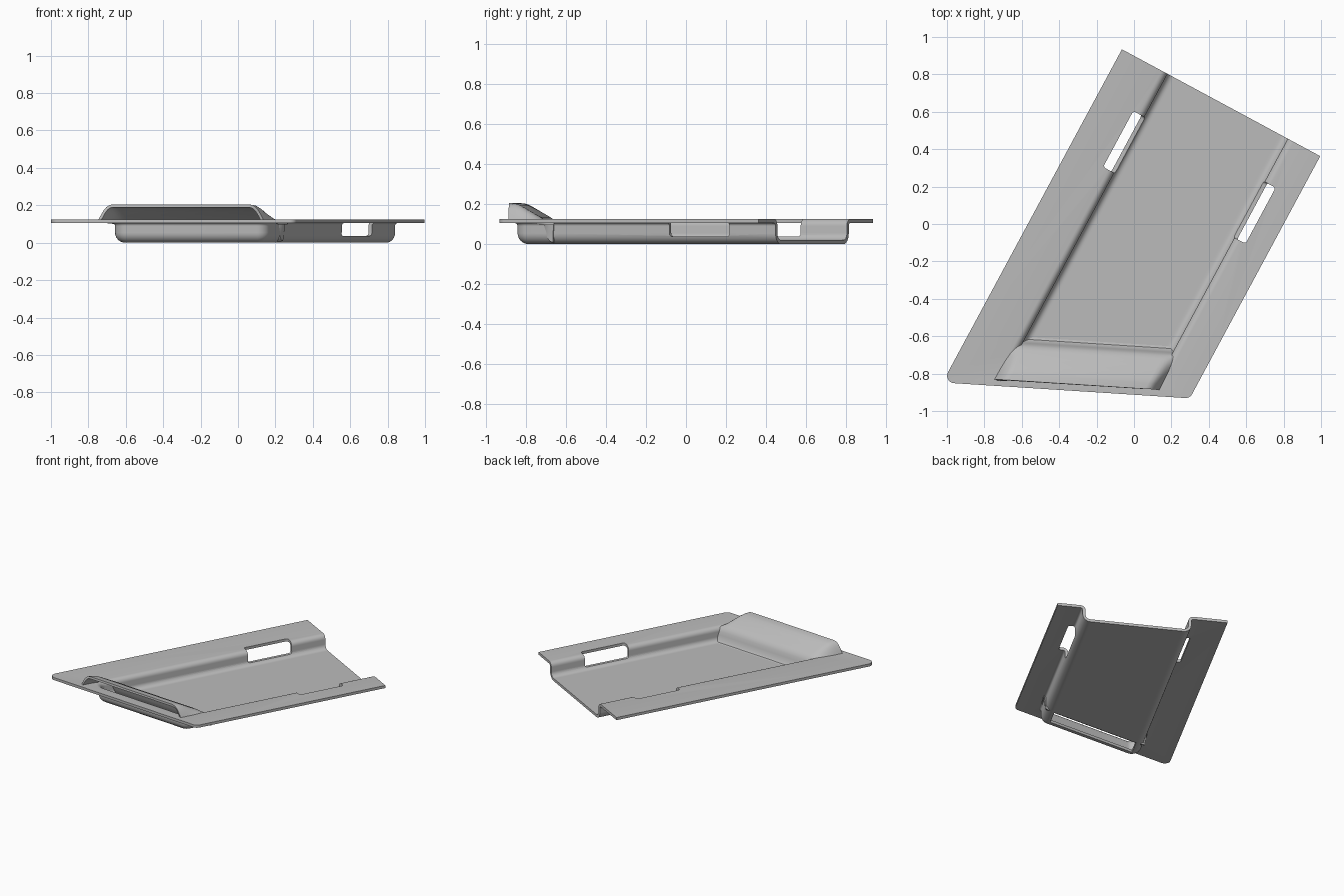
import bpy, bmesh, math
from mathutils import Vector

if "Cube" in bpy.data.objects:
    bpy.data.objects.remove(bpy.data.objects["Cube"])

# Tray axes: V runs across, U runs along; N is square to the slanted front edge
U, V, N = Vector((0.474, 0.880)), Vector((0.880, -0.474)), Vector((0.064, 0.998))
BACK, RAMP, FLOOR, TOP, T = 0.792, -0.645, 0.02, 0.125, 0.02
LEFT, RIGHT, FRONT = -0.223, 0.508, -0.812      # inner channel walls

metal = bpy.data.materials.new("grey_metal")
metal.diffuse_color = (0.50, 0.50, 0.50, 1)
metal.use_nodes = True
metal.node_tree.nodes["Principled BSDF"].inputs["Base Color"].default_value = metal.diffuse_color


def at_u(v, u):
    return V * v + U * u


def at_d(v, d):
    return at_u(v, (d - v * N.dot(V)) / N.dot(U))


def round_corner(c, a, b, r, n=8):
    """Arc of radius r in corner c between directions a and b."""
    a, b = a.normalized(), b.normalized()
    half = a.angle(b) / 2
    mid = c + (a + b).normalized() * (r / math.sin(half))
    p, q = (c + a * (r / math.tan(half)) - mid), (c + b * (r / math.tan(half)) - mid)
    sweep = math.pi - 2 * half
    return [mid + (p * math.sin((1 - i / n) * sweep) + q * math.sin(i / n * sweep)) / math.sin(sweep)
            for i in range(n + 1)]


def ring(vl, vr, df, r):
    """Open loop: back left, front left corner, front right corner, back right."""
    cl, cr = at_d(vl, df), at_d(vr, df)
    return ([at_u(vl, BACK), at_d(vl, RAMP)]
            + round_corner(cl, U, cr - cl, r) + round_corner(cr, cl - cr, U, r)
            + [at_d(vr, RAMP), at_u(vr, BACK)])


def make(name, rows, extra=None):
    bm = bmesh.new()
    grid = [[bm.verts.new(p) for p in row] for row in rows]
    for a, b in zip(grid, grid[1:]):
        for i in range(len(a) - 1):
            bm.faces.new((a[i], a[i + 1], b[i + 1], b[i]))
    if extra:
        bm.faces.new([grid[-1][i] for i in extra])
    bm.normal_update()
    bmesh.ops.recalc_face_normals(bm, faces=bm.faces)
    if sum(f.normal.z * f.calc_area() for f in bm.faces) < 0:
        bmesh.ops.reverse_faces(bm, faces=bm.faces)
    mesh = bpy.data.meshes.new(name)
    bm.to_mesh(mesh)
    bm.free()
    ob = bpy.data.objects.new(name, mesh)
    bpy.context.collection.objects.link(ob)
    mesh.materials.append(metal)
    return ob


def apply(ob, kind, **settings):
    bpy.ops.object.select_all(action='DESELECT')
    bpy.context.view_layer.objects.active = ob
    ob.select_set(True)
    m = ob.modifiers.new(kind, kind)
    for k, val in settings.items():
        setattr(m, k, val)
    bpy.ops.object.modifier_apply(modifier=m.name)


def smooth(ob):
    bpy.ops.object.select_all(action='DESELECT')
    bpy.context.view_layer.objects.active = ob
    ob.select_set(True)
    bpy.ops.object.shade_smooth_by_angle(angle=math.radians(35))


# Tray: flange, rounded channel wall and floor swept round the channel
R = 0.035
angles = [i * math.pi / 12 for i in range(7)]
section = [(R - R * math.cos(a), TOP - R + R * math.sin(a)) for a in reversed(angles)]
section += [(R * math.sin(a) - R, FLOOR + R - R * math.cos(a)) for a in reversed(angles)]
section.append((-0.045, FLOOR))
rows = [[p.to_3d() + Vector((0, 0, TOP)) for p in ring(-0.5, 0.705, -0.911, 0.04)]]
for o, z in section:
    rows.append([p.to_3d() + Vector((0, 0, z))
                 for p in ring(LEFT - o, RIGHT + o, FRONT - o, 0.05 + o)])
tray = make("tray", rows, extra=(0, 1, -2, -1))
apply(tray, 'SOLIDIFY', thickness=T, offset=-1, use_even_offset=True)

# Side slots through both channel walls
for v0, v1 in ((-0.29, -0.19), (0.475, 0.575)):
    base = [at_u(v, u) for v, u in ((v0, 0.19), (v1, 0.19), (v1, 0.53), (v0, 0.53))]
    bm = bmesh.new()
    lo = [bm.verts.new((p.x, p.y, 0.037)) for p in base]
    hi = [bm.verts.new((p.x, p.y, 0.25)) for p in base]
    bm.faces.new(lo)
    bm.faces.new(hi)
    for i in range(4):
        j = (i + 1) % 4
        bm.faces.new((lo[i], lo[j], hi[j], hi[i]))
    bmesh.ops.recalc_face_normals(bm, faces=bm.faces)
    mesh = bpy.data.meshes.new("slot_cutter")
    bm.to_mesh(mesh)
    bm.free()
    cutter = bpy.data.objects.new("slot_cutter", mesh)
    cutter.hide_render = True
    bpy.context.collection.objects.link(cutter)
    apply(cutter, 'BEVEL', width=0.015, segments=4)
    apply(tray, 'BOOLEAN', object=cutter, operation='DIFFERENCE', solver='EXACT')
    bpy.data.objects.remove(cutter)
smooth(tray)

# Hood: ramp rising from the floor to an overhanging lip, open at the front
profile = [(-0.640, 0.020), (-0.652, 0.023), (-0.662, 0.035), (-0.672, 0.070), (-0.680, 0.095),
           (-0.692, 0.117), (-0.712, 0.134), (-0.75, 0.155), (-0.79, 0.178), (-0.82, 0.194),
           (-0.845, 0.202), (-0.876, 0.205)]
ends = [(0, 0), (0.008, 0.2), (0.018, 0.42), (0.030, 0.66), (0.042, 0.83), (0.056, 0.95), (0.075, 1)]
columns = [(-0.268 + e, g, e) for e, g in ends] + [(0.545 - e, g, e) for e, g in reversed(ends)]
rows = []
for d, z in profile:
    row = []
    for v, g, e in columns:
        h = 0.112 + (z - 0.112) * g if z > 0.112 else z
        if e < 0.03:
            h = max(h, 0.112)
        # ends of the ramp stay tucked inside the channel wall
        row.append(at_d(v, d).to_3d() + Vector((0, 0, h)))
    rows.append(row)
hood = make("hood", rows)
apply(hood, 'SOLIDIFY', thickness=0.016, offset=-1)
smooth(hood)
